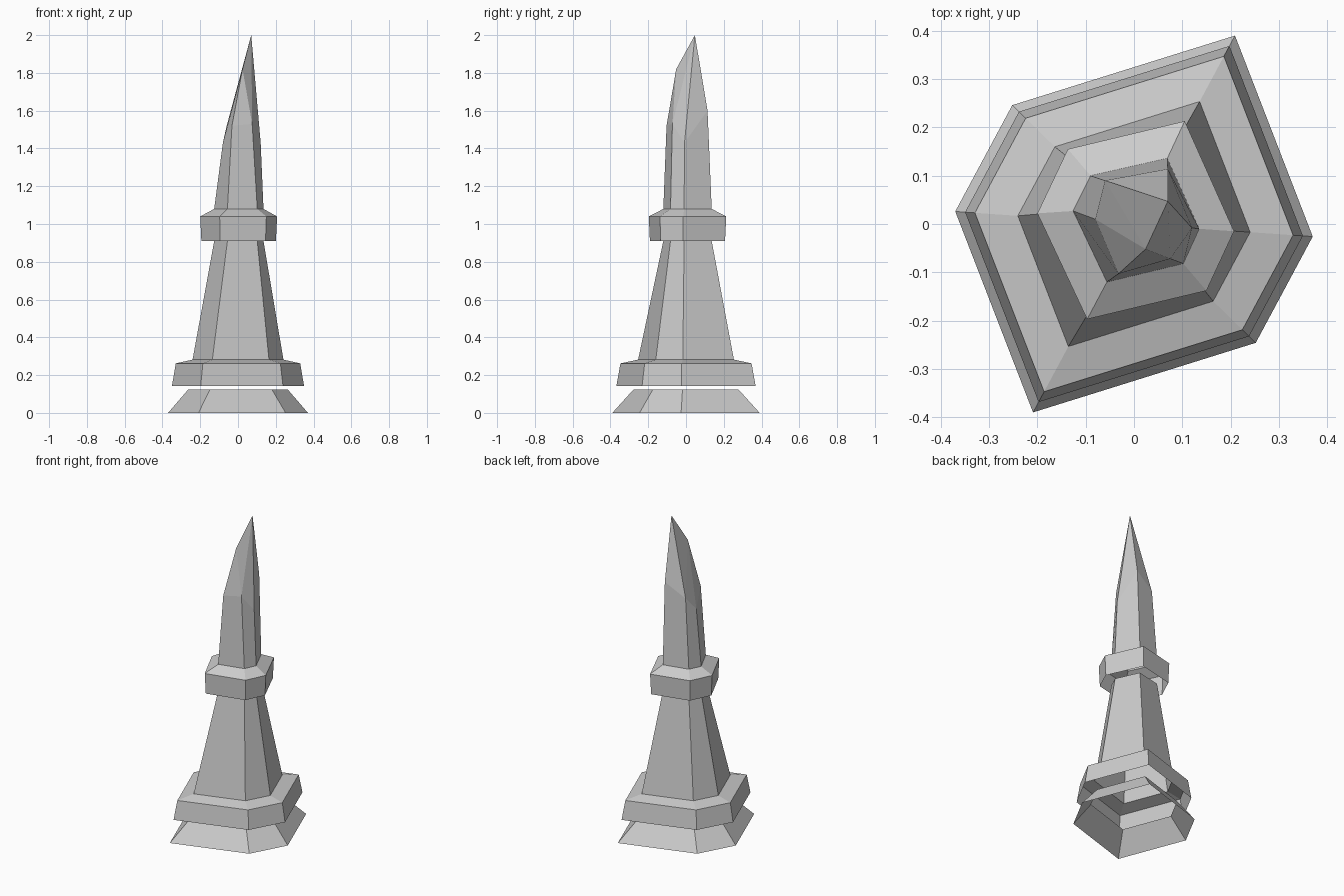
import bpy
import bmesh

cube = bpy.data.objects.get("Cube")
if cube:
    bpy.data.objects.remove(cube, do_unlink=True)

stone = bpy.data.materials.new("grey_stone")
stone.use_nodes = True
GREY = (0.6, 0.6, 0.6, 1)
stone.diffuse_color = GREY
stone.node_tree.nodes["Principled BSDF"].inputs["Base Color"].default_value = GREY

# Six-sided footprints, counter-clockwise from the back corner
half = [(0.209, 0.39), (-0.252, 0.246), (-0.37, 0.026)]
BASE = half + [(-x, -y) for x, y in half]
RING = [(0.105, 0.213), (-0.137, 0.155), (-0.2, 0.022),
        (-0.097, -0.197), (0.15, -0.138), (0.207, -0.015)]
SHAFT = [(0.069, 0.136), (-0.09, 0.1), (-0.126, 0.027),
         (-0.056, -0.12), (0.102, -0.082), (0.135, -0.01)]


def level(outline, z, scale=1):
    return [(x * scale, y * scale, z) for x, y in outline]


def loft(bm, levels):
    """Join successive outlines with an open wall and return the last one."""
    rings = [[bm.verts.new(p) for p in pts] for pts in levels]
    for low, high in zip(rings, rings[1:]):
        for i in range(len(low)):
            j = (i + 1) % len(low)
            bm.faces.new((low[i], low[j], high[j], high[i]))
    return rings[-1]


def finish(name, bm):
    mesh = bpy.data.meshes.new(name)
    bm.to_mesh(mesh)
    bm.free()
    mesh.materials.append(stone)
    obj = bpy.data.objects.new(name, mesh)
    bpy.context.collection.objects.link(obj)


# Flared foot, open above and below
foot = bmesh.new()
loft(foot, [level(BASE, 0), level(BASE, 0.125, 0.71)])
finish("flared_foot", foot)

# Lower collar running into the tapering shaft
shaft = bmesh.new()
loft(shaft, [level(BASE, 0.143, 0.945), level(BASE, 0.262, 0.89),
             level(BASE, 0.282, 0.65), level(SHAFT, 0.91)])
finish("collar_and_shaft", shaft)

# Upper ring running into the spire, which ends in a slanted ridge
spire = bmesh.new()
shoulder = [(0.07, 0.114, 1.6), (-0.06, 0.09, 1.52), (-0.08, 0.01, 1.43),
            (-0.032, -0.103, 1.52), (0.075, -0.072, 1.53), (0.12, -0.008, 1.43)]
top = loft(spire, [level(RING, 0.91, 0.97), level(RING, 1.04),
                   level(SHAFT, 1.08), shoulder])
peak = spire.verts.new((0.07, 0.047, 2))
notch = spire.verts.new((0.024, -0.052, 1.82))
back, back_left, left, front, front_right, right = top
for corners in [(right, back, peak), (back, back_left, peak),
                (left, front, notch), (front, front_right, notch),
                (back_left, left, notch), (back_left, notch, peak),
                (front_right, right, peak), (front_right, peak, notch)]:
    spire.faces.new(corners)
finish("ring_and_spire", spire)
